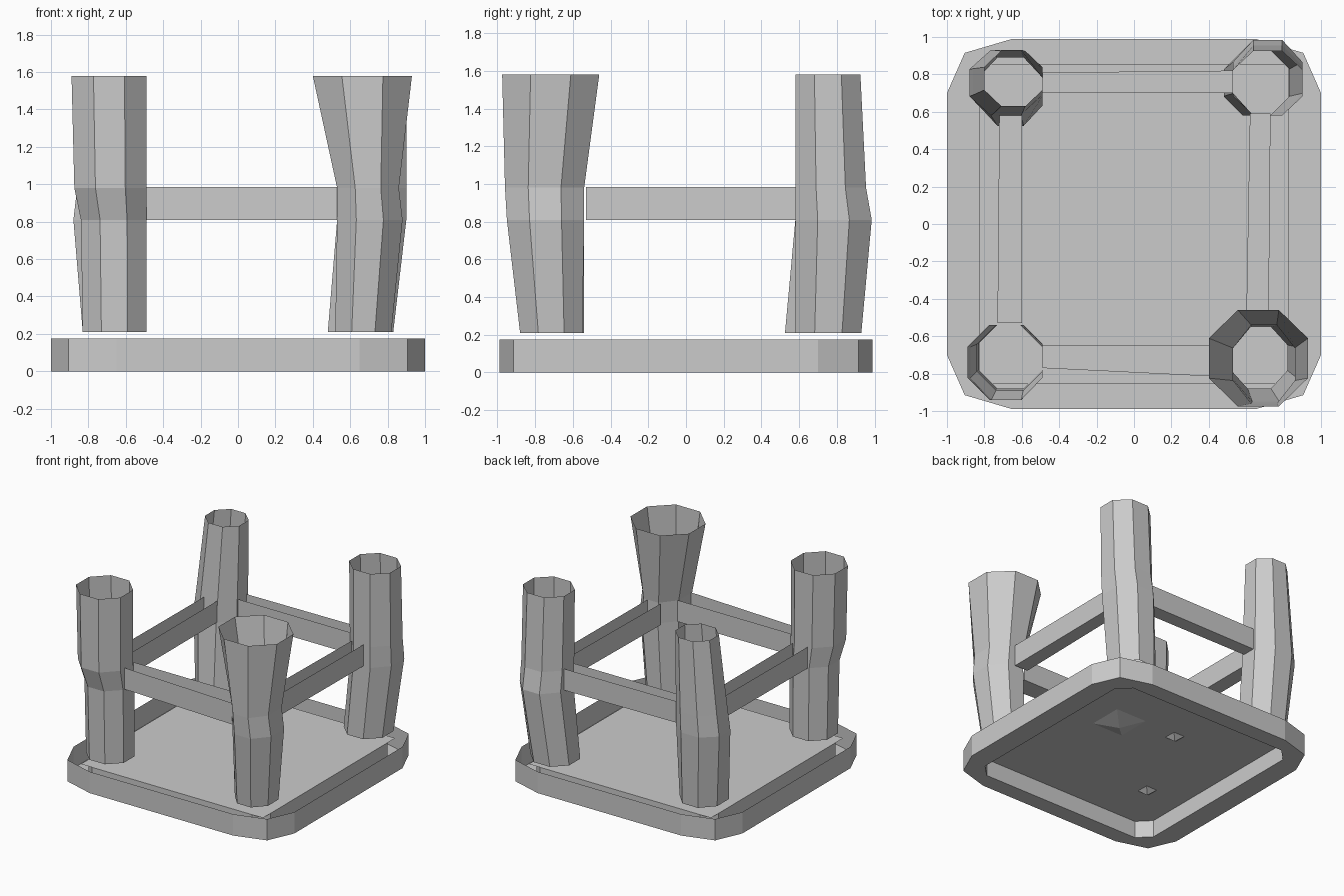
import bpy

if "Cube" in bpy.data.objects:
    bpy.data.objects.remove(bpy.data.objects["Cube"])


def make(name, verts, faces):
    mesh = bpy.data.meshes.new(name)
    mesh.from_pydata(verts, [], faces)
    mesh.update()
    obj = bpy.data.objects.new(name, mesh)
    bpy.context.collection.objects.link(obj)
    return obj


def chamfered(x0, x1, y0, y1, cx, cy):
    """Rectangle outline with cut corners, counter-clockwise."""
    return [(x1, y0 + cy), (x1, y1 - cy), (x1 - cx, y1), (x0 + cx, y1),
            (x0, y1 - cy), (x0, y0 + cy), (x0 + cx, y0), (x1 - cx, y0)]


def loft(rings):
    """Quads joining consecutive rings of equal point count."""
    n = len(rings[0])
    verts = [p for r in rings for p in r]
    faces = [(k * n + i, k * n + (i + 1) % n, (k + 1) * n + (i + 1) % n, (k + 1) * n + i)
             for k in range(len(rings) - 1) for i in range(n)]
    return verts, faces


def at(outline, z):
    return [(x, y, z) for x, y in outline]


# Seat rim: outer wall, bottom ring and raised inner wall, open on top
quarter = [(1.0, 0.70), (0.905, 0.915), (0.65, 0.99)]
outer = (quarter + [(-x, y) for x, y in reversed(quarter)]
         + [(-x, -y) for x, y in quarter] + [(x, -y) for x, y in reversed(quarter)])
c = 0.10
inner_q = [(0.825, 0.855 - c), (0.825 - c / 2, 0.855 - c / 2), (0.825 - c, 0.855)]
inner = (inner_q + [(-x, y) for x, y in reversed(inner_q)]
         + [(-x, -y) for x, y in inner_q] + [(x, -y) for x, y in reversed(inner_q)])
PANEL_Z = 0.14
make("seat_rim", *loft([at(outer, 0.175), at(outer, 0), at(inner, 0), at(inner, PANEL_Z)]))

# Seat panel
make("seat_panel", [(-0.825, -0.855, PANEL_Z), (0.825, -0.855, PANEL_Z),
                    (0.825, 0.855, PANEL_Z), (-0.825, 0.855, PANEL_Z)], [(0, 1, 2, 3)])

# Small pyramid studs under the panel
for i, (x, y, h, d) in enumerate([(0.32, 0.21, 0.14, 0.05),
                                  (-0.14, 0.31, 0.05, 0.04),
                                  (-0.50, -0.44, 0.05, 0.04)]):
    base = [(x - h, y - h, PANEL_Z), (x + h, y - h, PANEL_Z),
            (x + h, y + h, PANEL_Z), (x - h, y + h, PANEL_Z)]
    make(f"panel_stud_{i + 1}", base + [(x, y, PANEL_Z - d)],
         [(1, 0, 4), (2, 1, 4), (3, 2, 4), (0, 3, 4)])

# Legs: open eight-sided tubes, each ring given as z, x range, y range
legs = {
    "front_left_leg": [(0.21, -0.83, -0.49, -0.88, -0.54), (0.81, -0.84, -0.49, -0.89, -0.54),
                       (0.98, -0.875, -0.49, -0.94, -0.54), (1.58, -0.89, -0.49, -0.94, -0.54)],
    "front_right_leg": [(0.21, 0.52, 0.82, -0.88, -0.55), (0.81, 0.53, 0.88, -0.95, -0.54),
                        (0.98, 0.53, 0.86, -0.96, -0.54), (1.58, 0.40, 0.93, -0.975, -0.46)],
    "back_right_leg": [(0.21, 0.48, 0.83, 0.58, 0.93), (0.81, 0.53, 0.90, 0.58, 0.985),
                       (0.98, 0.53, 0.90, 0.58, 0.955), (1.58, 0.53, 0.90, 0.58, 0.925)],
    "back_left_leg": [(0.21, -0.83, -0.49, 0.525, 0.89), (0.81, -0.88, -0.49, 0.58, 0.93),
                      (0.98, -0.86, -0.49, 0.59, 0.93), (1.58, -0.80, -0.49, 0.63, 0.925)],
}
for name, spec in legs.items():
    k = 0.293
    make(name, *loft([at(chamfered(x0, x1, y0, y1, k * (x1 - x0), k * (y1 - y0)), z)
                      for z, x0, x1, y0, y1 in spec]))

# Stretchers: channels with a closed underside and open top
Z0, Z1 = 0.81, 0.985


def stretcher(name, a, b):
    """a, b: pairs of floor points at the two ends."""
    verts = [(x, y, z) for z in (Z0, Z1) for x, y in (*a, *b)]
    make(name, verts, [(0, 1, 3, 2), (0, 2, 6, 4), (1, 5, 7, 3)])


stretcher("left_stretcher", [(-0.73, -0.53), (-0.60, -0.53)], [(-0.72, 0.59), (-0.60, 0.59)])
stretcher("right_stretcher", [(0.60, -0.53), (0.72, -0.53)], [(0.62, 0.59), (0.73, 0.59)])
stretcher("back_stretcher", [(-0.49, 0.70), (-0.49, 0.81)], [(0.53, 0.70), (0.53, 0.82)])
stretcher("front_stretcher", [(-0.49, -0.77), (-0.49, -0.65)], [(0.53, -0.82), (0.53, -0.65)])
